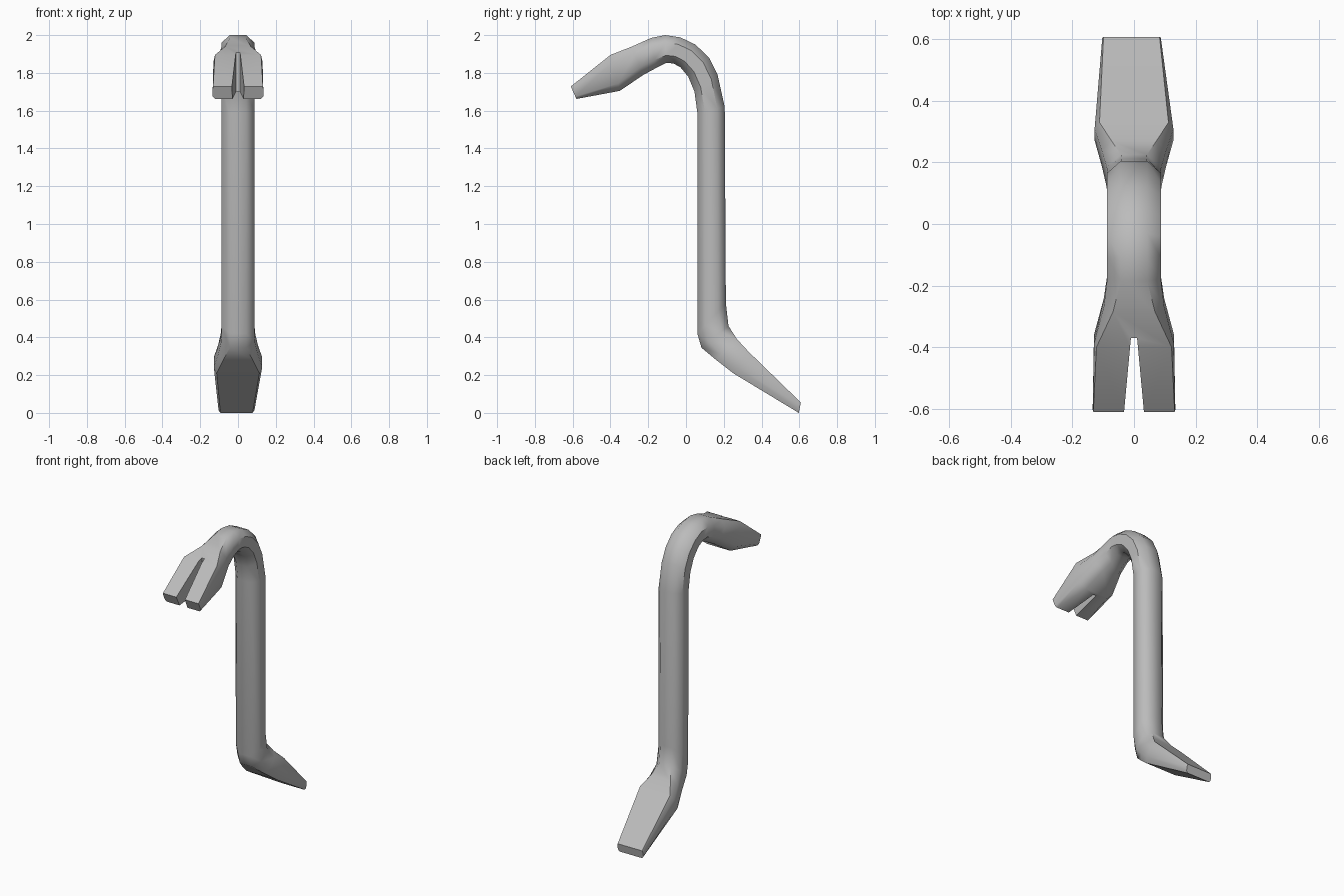
import bpy
import bmesh
from math import radians

cube = bpy.data.objects.get("Cube")
if cube:
    bpy.data.objects.remove(cube, do_unlink=True)


def make_material(name, rgb):
    mat = bpy.data.materials.new(name)
    mat.use_nodes = True
    colour = (*rgb, 1)
    mat.diffuse_color = colour
    mat.node_tree.nodes["Principled BSDF"].inputs["Base Color"].default_value = colour
    return mat


def loft(name, rings, mat):
    """Skin a list of equal-sized point rings into a closed solid."""
    bm = bmesh.new()
    loops = [[bm.verts.new(p) for p in ring] for ring in rings]
    n = len(loops[0])
    for a, b in zip(loops, loops[1:]):
        for i in range(n):
            j = (i + 1) % n
            bm.faces.new((a[i], a[j], b[j], b[i]))
    bm.faces.new(loops[0])
    bm.faces.new(loops[-1])
    bmesh.ops.recalc_face_normals(bm, faces=bm.faces)
    mesh = bpy.data.meshes.new(name)
    bm.to_mesh(mesh)
    bm.free()
    mesh.materials.append(mat)
    obj = bpy.data.objects.new(name, mesh)
    bpy.context.collection.objects.link(obj)
    return obj


def octagon(outer, inner, half, flat_out, flat_in, cut=0.27, shift=0.0):
    """Eight-sided section between an outer and an inner point (y, z)."""
    def at(x, t):
        return (x + shift, *(o + (i - o) * t for o, i in zip(outer, inner)))
    right = [at(flat_out, 0), at(half, cut), at(half, 1 - cut), at(flat_in, 1)]
    left = [at(-flat_in, 1), at(-half, 1 - cut), at(-half, cut), at(-flat_out, 0)]
    return right + left


steel = make_material("grey steel", (0.5, 0.5, 0.5))
W, F = 0.087, 0.043

# Chisel foot, from the tip up to the heel
sections = [
    octagon((0.608, 0.055), (0.597, 0.0), 0.095, 0.091, 0.085, 0.25, -0.008),
    octagon((0.33, 0.325), (0.25, 0.21), 0.128, 0.112, 0.113),
    octagon((0.27, 0.39), (0.16, 0.28), 0.105, 0.073, 0.078),
    octagon((0.225, 0.46), (0.082, 0.345), W + 0.002, 0.042, F),
    octagon((0.211, 0.58), (0.06, 0.42), W, F, F),
]

# Straight shaft and the round hook above it
bend = [
    ((0.205, 1.62), (0.06, 1.59)),
    ((0.167, 1.79), (0.045, 1.70)),
    ((0.122, 1.88), (0.012, 1.78)),
    ((0.05, 1.95), (-0.03, 1.83)),
    ((-0.03, 1.988), (-0.067, 1.85)),
    ((-0.11, 2.0), (-0.105, 1.853)),
    ((-0.185, 1.985), (-0.16, 1.825)),
]
sections += [octagon(o, i, W, F, F) for o, i in bend]

# Claw head, flattening toward its tip
sections += [
    octagon((-0.285, 1.94), (-0.225, 1.79), 0.098, 0.068, 0.055),
    octagon((-0.40, 1.895), (-0.35, 1.705), 0.13, 0.122, 0.085, 0.2),
    octagon((-0.61, 1.728), (-0.58, 1.662), 0.134, 0.132, 0.122, 0.2),
]
crowbar = loft("crowbar", sections, steel)

# Tapered nail slot cut through the claw
slot = loft("slot_cutter", [
    [(x, y, z) for x, y in ((-0.01, -0.37), (0.01, -0.37), (0.036, -0.65), (-0.036, -0.65))]
    for z in (1.5, 2.1)
], steel)
slot.hide_render = True
cut = crowbar.modifiers.new("nail_slot", 'BOOLEAN')
cut.operation = 'DIFFERENCE'
cut.solver = 'EXACT'
cut.object = slot
bpy.ops.object.select_all(action='DESELECT')
bpy.context.view_layer.objects.active = crowbar
crowbar.select_set(True)
bpy.ops.object.modifier_apply(modifier=cut.name)
bpy.data.objects.remove(slot, do_unlink=True)

# Smooth rounded metal with crisp forged edges
bpy.ops.object.shade_smooth_by_angle(angle=radians(48))
